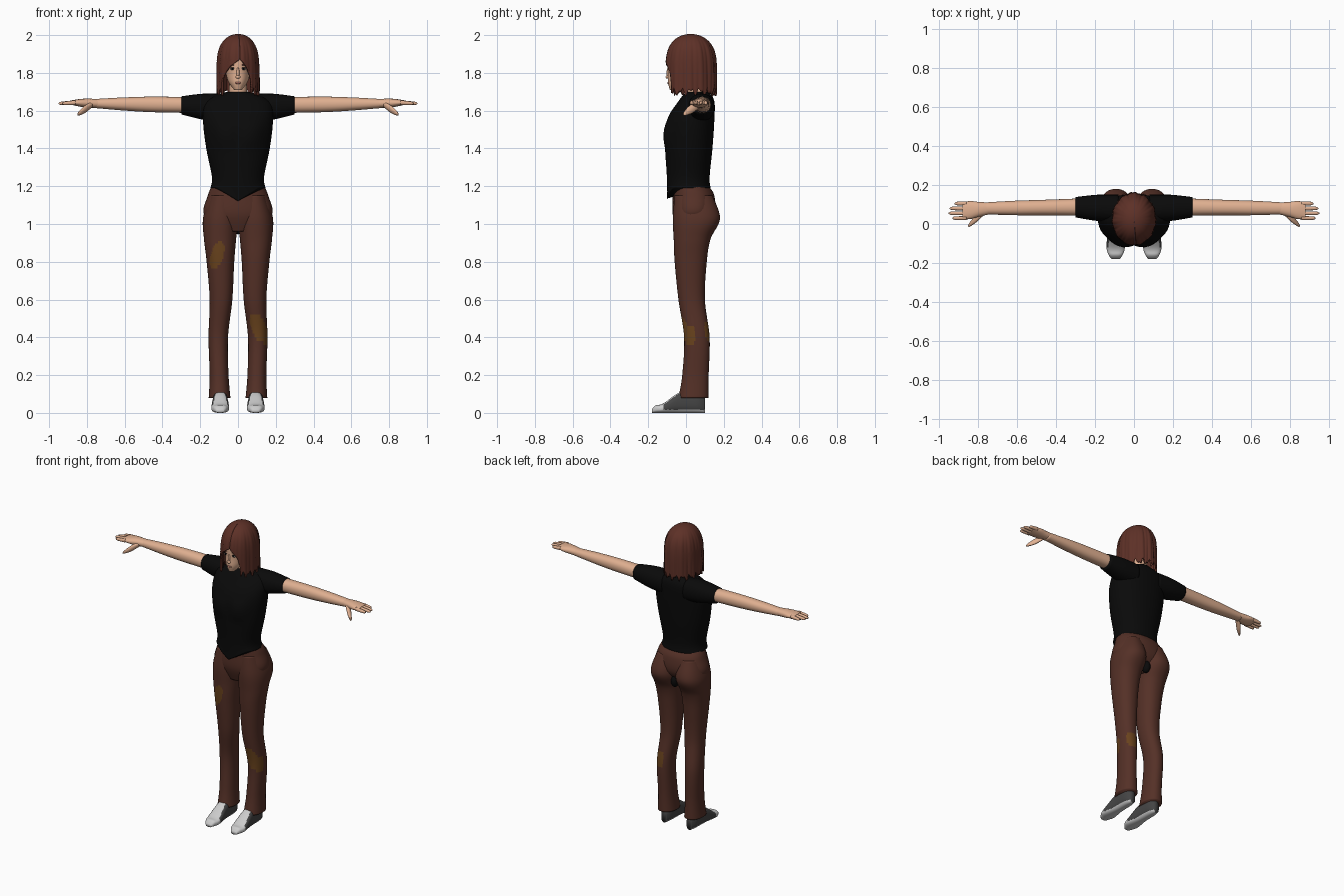
import bpy, bmesh
from math import sin, cos, pi, sqrt, copysign
from mathutils import Vector

cube = bpy.data.objects.get("Cube")
if cube:
    bpy.data.objects.remove(cube, do_unlink=True)


def material(name, red, green, blue):
    mat = bpy.data.materials.new(name)
    mat.use_nodes = True
    mat.diffuse_color = (red, green, blue, 1)
    shader = next(node for node in mat.node_tree.nodes if node.type == 'BSDF_PRINCIPLED')
    shader.inputs["Base Color"].default_value = mat.diffuse_color
    shader.inputs["Roughness"].default_value = .8
    return mat


SKIN = material("skin", .74, .43, .28)
HAIR = material("auburn hair", .11, .03, .02)
BLACK = material("black cloth", .003, .003, .003)
PANTS = material("brown cloth", .09, .03, .02)
PATCH = material("ochre patch", .14, .055, .012)
WHITE = material("light shoe leather", .6, .6, .6)
GREY = material("dark shoe leather", .06, .06, .06)
LIPS = material("lips", .5, .2, .15)


def clamp(value):
    return min(1, max(0, value))


def smooth_rings(rings, steps):
    """Fill in rings between the given ones with a Catmull-Rom spline."""
    padded = [rings[0], *rings, rings[-1]]
    for before, start, end, after in zip(padded, rings, rings[1:], padded[3:]):
        for step in range(steps):
            t = step / steps
            yield [b + t * (c - a + t * (2 * a - 5 * b + 4 * c - d + t * (3 * (b - c) + d - a))) / 2
                   for a, b, c, d in zip(before, start, end, after)]
    yield rings[-1]


def finish(name, bm, mats, rule=None):
    bmesh.ops.recalc_face_normals(bm, faces=bm.faces)
    for face in bm.faces:
        face.smooth = True
        if rule:
            face.material_index = rule(face.calc_center_median(), face.normal)
    mesh = bpy.data.meshes.new(name)
    bm.to_mesh(mesh)
    bm.free()
    for mat in mats:
        mesh.materials.append(mat)
    obj = bpy.data.objects.new(name, mesh)
    bpy.context.collection.objects.link(obj)
    return obj


def loft(name, rings, mats, axis='z', side=1, power=2.2, sides=48, steps=6,
         gap=None, warp=None, rule=None):
    """Skin over rings (position, a min, a max, b min, b max); gap opens the front."""
    bm = bmesh.new()
    loops = []
    for pos, left, right, front, back in smooth_rings(rings, steps):
        start, end = gap(pos) if gap else (0, 2 * pi)
        loop = []
        for k in range(sides):
            angle = start + (end - start) * k / (sides - bool(gap))
            across, along = (copysign(abs(v) ** (2 / power), v) for v in (sin(angle), cos(angle)))
            a = (left + right + (right - left) * across) / 2
            b = (front + back + (front - back) * along) / 2
            co = Vector({'z': (a, b, pos), 'x': (pos, a, b), 'y': (a, pos, b)}[axis])
            if warp:
                warp(co, angle)
            co.x *= side
            loop.append(bm.verts.new(co))
        loops.append(loop)
    for low, high in zip(loops, loops[1:]):
        for k in range(sides - bool(gap)):
            n = (k + 1) % sides
            bm.faces.new((low[k], low[n], high[n], high[k]))
    bm.faces.new(loops[-1])
    if not gap:
        bm.faces.new(loops[0])
    return finish(name, bm, mats, rule)


def column(name, rings, mats, **options):
    """Upright symmetric part from (height, half width, front, back)."""
    return loft(name, [(z, -w, w, front, back) for z, w, front, back in rings], mats, **options)


def limb(name, start, stop, profile, mat, side):
    """Sideways part from start to stop with a (fraction, half depth, half height) profile."""
    rings = []
    for fraction, depth, height in profile:
        x, y, z = Vector(start).lerp(Vector(stop), fraction)
        rings.append((x, y - depth, y + depth, z - height, z + height))
    return loft(name, rings, [mat], axis='x', side=side, sides=24)


def ball(name, loc, size, mat):
    bm = bmesh.new()
    bmesh.ops.create_uvsphere(bm, u_segments=16, v_segments=10, radius=1)
    bmesh.ops.scale(bm, vec=size, verts=bm.verts)
    bmesh.ops.translate(bm, vec=loc, verts=bm.verts)
    return finish(name, bm, [mat])


# Shirt body with a pointed front hem and a shaped bust
def shape_shirt(co, angle):
    if co.y < 0:
        width = abs(co.x)
        bust = clamp(1 - ((width - .07) / .07) ** 2) * clamp(1 - ((co.z - 1.47) / .08) ** 2)
        co.y -= .015 * bust
        co.z -= .07 * clamp((1.3 - co.z) * 9) * clamp(1 - width * 9)


column("shirt_body", [
    (1.19, .146, -.1, .13), (1.25, .138, -.1, .125), (1.4, .168, -.11, .14),
    (1.55, .185, -.1, .15), (1.65, .17, -.04, .15), (1.7, .06, 0, .12)], [BLACK], warp=shape_shirt)

# Hips, with a dark gap under the seat
column("hips", [(.96, .08, -.04, .08), (1.05, .18, -.07, .15), (1.15, .16, -.07, .15),
                (1.2, .14, -.07, .12)], [PANTS])
ball("seat_gap", (0, .115, .985), (.024, .03, .04), BLACK)


# Worn patches: right thigh, then left shin, calf and outer side
def oval(u, v, radius, height, slant=0):
    return ((u - slant * v) / radius) ** 2 + abs(v / height) ** 3 < 1


def patch_rule(co, normal):
    if co.x < 0:
        return int(normal.y < 0 and oval(co.x + .11, co.z - .835, .034, .07, .25))
    front = normal.y < -.1 and oval(co.x - .11, co.z - .45, .04, .075, -.3)
    back = normal.y > .2 and oval(co.x - .115, co.z - .43, .03, .06)
    outer = normal.x > .5 and oval(co.y - .02, co.z - .41, .03, .05)
    return int(front or back or outer)


# Shoe colours: pale toe and sole, dark quarters
def shoe_rule(co, normal):
    upper = co.z > .016 and normal.z > -.5 and co.y > -.12
    return int(upper and (abs(normal.x) > .5 or co.y > -.03))


TROUSER = [(.08, .04, .155, -.04, .12), (.2, .05, .15, -.02, .12), (.4, .053, .156, -.01, .125),
           (.6, .03, .15, -.04, .1), (.8, .02, .166, -.06, .11), (.92, .01, .18, -.065, .13),
           (1.03, 0, .185, -.07, .18), (1.15, .02, .15, -.06, .14)]
SHOE = [(-.18, .02, .02), (-.16, .035, .04), (-.12, .047, .05), (-.03, .04, .11),
        (.06, .035, .11), (.1, .02, .08)]
FINGER = [(0, .01, .012), (.8, .009, .009), (1, .003, .003)]
FINGERS = {"index": .93, "middle": .95, "ring": .945, "little": .92}

for side, word in ((1, "left_"), (-1, "right_")):
    loft(word + "trouser_leg", TROUSER, [PANTS, PATCH], side=side, sides=64, steps=10, rule=patch_rule)
    loft(word + "shoe", [(y, .094 - w, .094 + w, 0, top) for y, w, top in SHOE], [WHITE, GREY],
         axis='y', side=side, power=2.6, steps=8, rule=shoe_rule)

    # Sleeve, arm and hand
    limb(word + "sleeve", (.08, .08, 1.615), (.3, .086, 1.628),
         [(0, .07, .075), (.5, .067, .068), (1, .052, .048)], BLACK, side)
    limb(word + "arm", (.25, .087, 1.63), (.77, .08, 1.638),
         [(0, .045, .042), (.4, .04, .041), (.7, .037, .034), (1, .03, .023)], SKIN, side)
    limb(word + "palm", (.74, .08, 1.638), (.88, .068, 1.643),
         [(0, .03, .023), (.4, .038, .024), (.7, .046, .02), (1, .044, .012)], SKIN, side)
    for k, (finger, tip) in enumerate(FINGERS.items()):
        y = .03 + .025 * k
        limb(word + finger + "_finger", (.86, y, 1.643), (tip, y, 1.638), FINGER, SKIN, side)
    limb(word + "thumb", (.77, .065, 1.635), (.85, -.01, 1.58),
         [(0, .02, .015), (.5, .02, .02), (.9, .011, .011), (1, .004, .004)], SKIN, side)

# Neck and head, with scalp colour behind the face
column("neck", [(1.66, .06, 0, .115), (1.7, .048, 0, .1), (1.78, .046, 0, .09)], [SKIN])
column("head", [
    (1.71, .02, -.085, -.04), (1.75, .05, -.096, .06), (1.8, .064, -.095, .12),
    (1.88, .07, -.095, .13), (1.93, .06, -.08, .12), (1.97, .03, -.03, .07)], [SKIN, HAIR],
    rule=lambda co, normal: int(co.y > .03 and co.z > 1.74))

# Facial features
ball("nose_bridge", (0, -.093, 1.8), (.008, .01, .03), SKIN)
ball("nose_tip", (0, -.098, 1.778), (.013, .01, .009), SKIN)
ball("mouth", (0, -.093, 1.747), (.017, .006, .006), LIPS)
for side, word in ((1, "left_"), (-1, "right_")):
    x = side * .029
    ball(word + "eye_white", (x, -.088, 1.82), (.013, .004, .005), WHITE)
    ball(word + "iris", (x, -.09, 1.82), (.006, .003, .005), BLACK)
    ball(word + "lash", (x, -.089, 1.826), (.015, .005, .002), BLACK)
    ball(word + "brow", (x, -.09, 1.843), (.018, .004, .003), HAIR)


# Bobbed hair: a dome parted over the face, with strands and a ragged hem
def hair_ring(fraction):
    rise = .999 * sin(fraction * pi / 2)
    size = sqrt(1 - rise ** 5)
    return 1.7 + .3 * rise, -.107 * size, .107 * size, .025 - .13 * size, .025 + .13 * size


def hair_gap(height):
    opening = clamp(1 - ((height - 1.7) / .17) ** 3)
    return .1 + .6 * opening, 2 * pi + .1 - .95 * opening


def strands(co, angle):
    wave = .02 * sin(11 * angle + 6 * co.z) + .012 * sin(29 * angle)
    swell = 1 + wave * clamp((2 - co.z) * 12)
    co.x *= swell
    co.y *= swell
    co.z += clamp((1.8 - co.z) * 10) * (.014 * sin(17 * angle) + .01 * sin(31 * angle))


hair = loft("bobbed_hair", [hair_ring(k / 40) for k in range(41)], [HAIR], power=2, sides=120,
            steps=1, gap=hair_gap, warp=strands)
shell = hair.modifiers.new("thickness", 'SOLIDIFY')
shell.thickness = .012
shell.offset = 0
